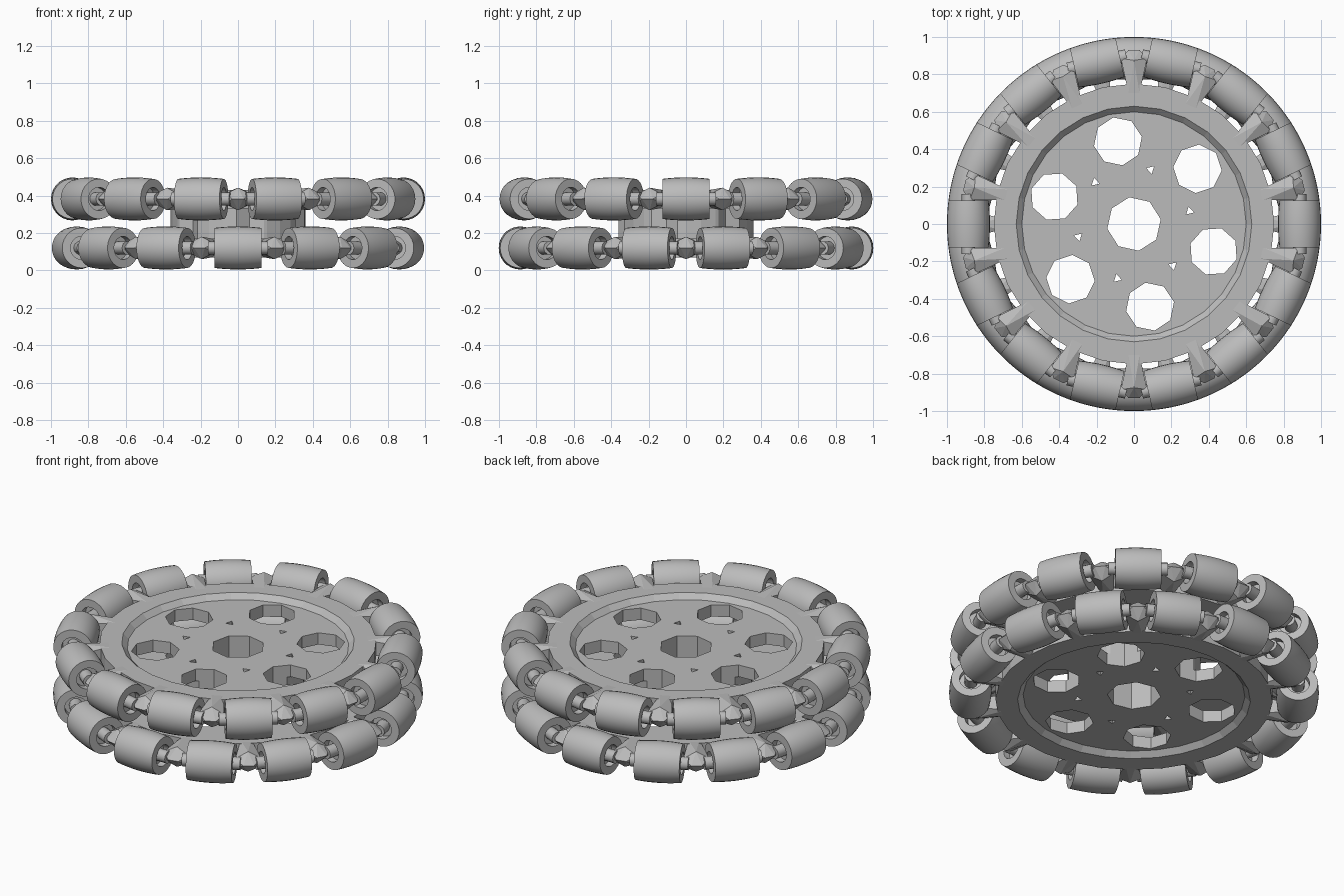
import bpy, bmesh
from math import pi, sin, cos, sqrt, radians
from mathutils import Matrix, Vector

cube = bpy.data.objects.get("Cube")
if cube:
    bpy.data.objects.remove(cube)

COUNT = 14                  # rollers in each row
STEP = 2 * pi / COUNT
AXLE_R = 0.885              # wheel centre to roller axis
ROWS = {"lower": (0.12, 0.0), "upper": (0.382, 0.5)}

grey = bpy.data.materials.new("plain_grey")
grey.use_nodes = True
grey.diffuse_color = (0.5, 0.5, 0.5, 1)
grey.node_tree.nodes["Principled BSDF"].inputs["Base Color"].default_value = (0.5, 0.5, 0.5, 1)


def make_object(name, bm, smooth=None):
    bmesh.ops.recalc_face_normals(bm, faces=bm.faces)
    mesh = bpy.data.meshes.new(name)
    bm.to_mesh(mesh)
    bm.free()
    mesh.materials.append(grey)
    obj = bpy.data.objects.new(name, mesh)
    bpy.context.collection.objects.link(obj)
    if smooth:
        bpy.ops.object.select_all(action="DESELECT")
        obj.select_set(True)
        bpy.context.view_layer.objects.active = obj
        bpy.ops.object.shade_smooth_by_angle(angle=radians(smooth))
    return obj


def lathe(profile, segments, closed=False):
    """Revolve (radius, height) points around z."""
    bm = bmesh.new()
    rings = [[bm.verts.new((r * cos(2 * pi * i / segments), r * sin(2 * pi * i / segments), z))
              for i in range(segments)] for r, z in profile]
    pairs = list(zip(rings, rings[1:]))
    if closed:
        pairs.append((rings[-1], rings[0]))
    else:
        bm.faces.new(rings[0])
        bm.faces.new(rings[-1])
    for a, b in pairs:
        for i in range(segments):
            j = (i + 1) % segments
            bm.faces.new((a[i], a[j], b[j], b[i]))
    return bm


def add_prism(bm, x, y, radius, sides, turn=0.0):
    place = Matrix.Translation((x, y, 0.25)) @ Matrix.Rotation(turn, 4, "Z")
    bmesh.ops.create_cone(bm, cap_ends=True, segments=sides, radius1=radius,
                          radius2=radius, depth=1, matrix=place)


# Core: two recessed discs joined by a hub
half = [(0.60, 0.40), (0.63, 0.43), (0.75, 0.43), (0.75, 0.33), (0.36, 0.33)]
core_profile = [(r, 0.5 - z) for r, z in half] + half[::-1]
core = make_object("wheel_core", lathe(core_profile, 2 * COUNT))

# Cut the bore, six round windows and six small screw holes
cut = bmesh.new()
add_prism(cut, 0, 0, 0.145, 8, radians(10))
for i in range(6):
    a = radians(101 + 60 * i)
    add_prism(cut, 0.45 * cos(a), 0.45 * sin(a), 0.13, 8, a)
    b = a - radians(28)
    add_prism(cut, 0.305 * cos(b), 0.305 * sin(b), 0.025, 3, b)
cutter = make_object("hole_cutter", cut)
cutter.hide_render = True
mod = core.modifiers.new("holes", "BOOLEAN")
mod.operation = "DIFFERENCE"
mod.solver = "EXACT"
mod.object = cutter
bpy.context.view_layer.objects.active = core
bpy.ops.object.modifier_apply(modifier=mod.name)
bpy.data.objects.remove(cutter)

# Barrel roller with recessed ends; its outer curve follows the wheel rim
HALF_LEN = 0.125
barrel = []
for k in range(-4, 5):
    s = HALF_LEN * k / 4
    barrel.append((sqrt(1 - s * s) - AXLE_R, s))
bore = [(0.062, HALF_LEN), (0.062, 0.085), (0.035, 0.085)]
roller_profile = barrel + bore + [(r, -s) for r, s in bore[::-1]]


def wedge_bracket():
    """Faceted bracket that flares outward between two rollers."""
    bm = bmesh.new()
    for sx in (-1, 1):
        for sz in (-1, 1):
            bm.verts.new((0.70, 0.03 * sx, 0.048 * sz))
            bm.verts.new((0.885, 0.07 * sx, 0.025 * sz))
        bm.verts.new((0.93, 0.03 * sx, 0))
        bm.verts.new((0.875, 0, 0.06 * sx))
    bmesh.ops.convex_hull(bm, input=bm.verts)
    return bm


roller = make_object("roller", lathe(roller_profile, 28, closed=True), 35)
bracket = make_object("bracket", wedge_bracket())
axle = make_object("axle", lathe([(0.036, -0.16), (0.036, 0.16)], 10), 40)
tangent = Matrix.Translation((AXLE_R, 0, 0)) @ Matrix.Rotation(pi / 2, 4, "X")

# Place rollers, axles and brackets around both rows
for row, (z, shift) in ROWS.items():
    for i in range(COUNT):
        angle = -pi / 2 + (i + shift) * STEP
        for part, local, extra in ((roller, tangent, 0), (axle, tangent, 0),
                                   (bracket, Matrix.Identity(4), STEP / 2)):
            copy = bpy.data.objects.new(f"{row}_{part.name}_{i + 1}", part.data)
            bpy.context.collection.objects.link(copy)
            copy.matrix_world = (Matrix.Translation((0, 0, z))
                                 @ Matrix.Rotation(angle + extra, 4, "Z") @ local)
for part in (roller, bracket, axle):
    bpy.data.objects.remove(part)
